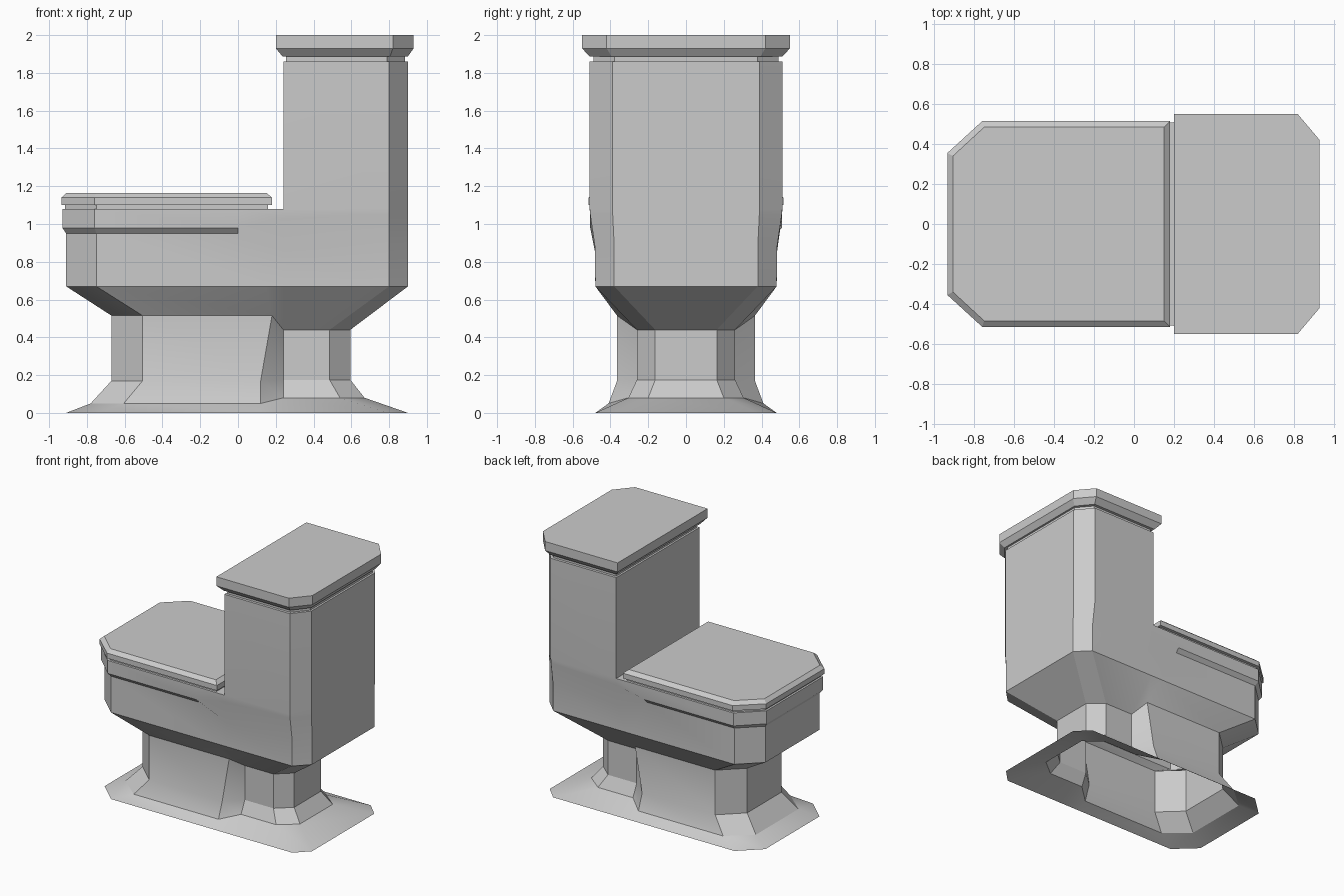
import bpy, bmesh

if "Cube" in bpy.data.objects:
    bpy.data.objects.remove(bpy.data.objects["Cube"])


def ring(bm, half):
    """Closed loop from the +y half outline, mirrored to -y."""
    pts = list(half) + [(x, -y, z) for x, y, z in reversed(half)]
    return [bm.verts.new(p) for p in pts]


def flat(outline, z):
    return [(x, y, z) for x, y in outline]


def bridge(bm, a, b):
    n = len(a)
    for i in range(n):
        j = (i + 1) % n
        bm.faces.new((a[i], a[j], b[j], b[i]))


def chain(bm, loops):
    for a, b in zip(loops, loops[1:]):
        bridge(bm, a, b)


def finish(bm, name):
    bmesh.ops.recalc_face_normals(bm, faces=bm.faces[:])
    mesh = bpy.data.meshes.new(name)
    bm.to_mesh(mesh)
    bm.free()
    obj = bpy.data.objects.new(name, mesh)
    bpy.context.collection.objects.link(obj)
    bpy.ops.object.select_all(action='DESELECT')
    obj.select_set(True)
    bpy.context.view_layer.objects.active = obj
    bpy.ops.object.shade_smooth_by_angle(angle=0.44)
    return obj


def stack(name, layers):
    """Capped part made of flat outlines at rising heights."""
    bm = bmesh.new()
    loops = [ring(bm, flat(o, z)) for o, z in layers]
    chain(bm, loops)
    bm.faces.new(loops[0])
    bm.faces.new(loops[-1])
    return finish(bm, name)


# Body: foot, pedestal, bowl and tank in one shell, open underneath.
# Each half loop: front, front chamfer, waist 1, waist 2, back chamfer, back
bm = bmesh.new()
halves = [
    # floor, foot slope
    flat([(-.91, .33), (-.75, .48), (.12, .48), (.24, .48), (.80, .48), (.90, .38)], 0),
    [(-.78, .26, .05), (-.605, .41, .05), (.12, .41, .05),
     (.24, .305, .08), (.54, .305, .08), (.67, .20, .08)],
    # pedestal bottom and top
    [(-.67, .21, .17), (-.505, .365, .17), (.12, .365, .17),
     (.24, .26, .175), (.485, .26, .175), (.595, .163, .175)],
    [(-.67, .21, .515), (-.505, .365, .515), (.18, .365, .515),
     (.24, .26, .44), (.485, .26, .44), (.595, .163, .44)],
    # underside edge of bowl
    flat([(-.91, .33), (-.75, .48), (.15, .48), (.24, .48), (.80, .48), (.90, .38)], .67),
    # rim step, fading into the tank side
    [(-.91, .33, .95), (-.75, .48, .95), (0, .48, .95),
     (.24, .483, .86), (.80, .482, .88), (.90, .38, .88)],
    [(-.93, .345, .98), (-.76, .507, .98), (0, .507, .98),
     (.24, .507, 1.03), (.80, .507, 1.05), (.90, .388, 1.05)],
    # rim top
    flat([(-.93, .345), (-.76, .507), (0, .507), (.24, .51), (.80, .51), (.90, .388)], 1.08),
]
loops = [ring(bm, h) for h in halves]
chain(bm, loops)
rim = loops[-1]
bm.faces.new(rim[:4] + rim[8:])
tank_top = ring(bm, flat([(.24, .51), (.80, .51), (.90, .388)], 1.86))
bridge(bm, rim[3:9], tank_top)
bm.faces.new(tank_top)
finish(bm, "bowl_and_tank")

# Tank lid with recessed neck and sloped underside
neck = [(.255, .49), (.79, .49), (.885, .378)]
under = [(.235, .512), (.805, .512), (.90, .395)]
lid = [(.20, .55), (.82, .55), (.93, .42)]
stack("tank_lid", [(neck, 1.86), (neck, 1.888), (under, 1.888), (lid, 1.93), (lid, 2.0)])

# Seat cover with recessed neck and bevelled top
seat_neck = [(-.915, .34), (-.75, .49), (.16, .49)]
seat = [(-.935, .355), (-.76, .515), (.18, .515)]
seat_top = [(-.907, .34), (-.75, .485), (.15, .485)]
stack("seat_cover", [(seat_neck, 1.08), (seat_neck, 1.1), (seat, 1.1),
                     (seat, 1.14), (seat_top, 1.165)])
